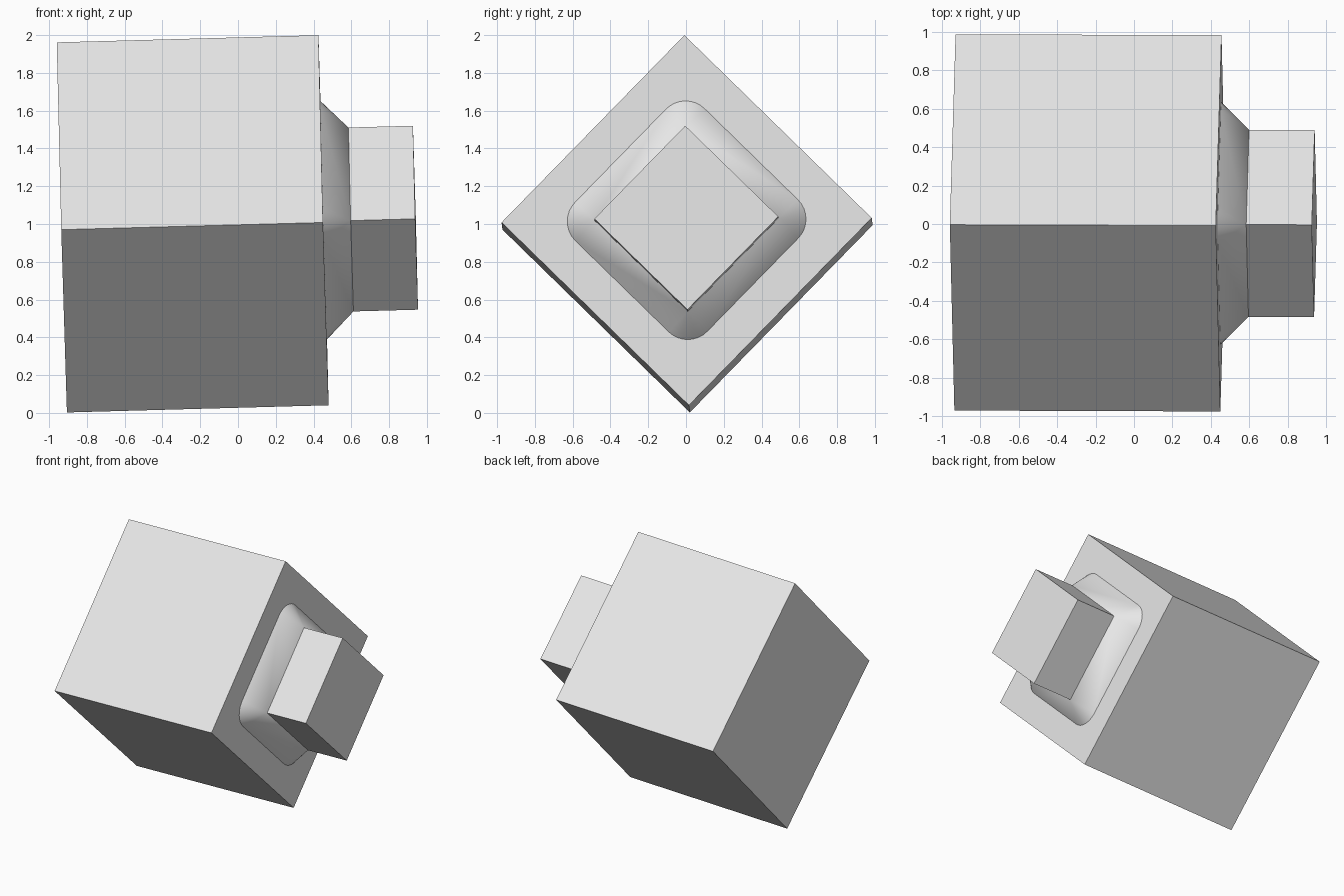
import bpy, bmesh, math
from mathutils import Euler

if "Cube" in bpy.data.objects:
    bpy.data.objects.remove(bpy.data.objects["Cube"], do_unlink=True)

grey = bpy.data.materials.new("plain grey")
grey.use_nodes = True
grey.diffuse_color = (0.8, 0.8, 0.8, 1)
grey.node_tree.nodes["Principled BSDF"].inputs["Base Color"].default_value = (0.8, 0.8, 0.8, 1)

ARC_STEPS = 8
# The whole block rests almost on one edge, with a slight tilt
TILT = Euler((math.radians(0.7), math.radians(-1.57), math.radians(-0.2)))


def diamond_ring(bm, x, half_diagonal, radius):
    """Diamond outline across the x axis, grown outwards by a corner radius."""
    ring = []
    for corner in range(4):
        a = corner * math.pi / 2
        for i in range(ARC_STEPS + 1):
            b = a + math.pi / 2 * (i / ARC_STEPS - 0.5)
            ring.append(bm.verts.new((
                x,
                half_diagonal * math.cos(a) + radius * math.cos(b),
                half_diagonal * math.sin(a) + radius * math.sin(b))))
    return ring


def loft(name, sections):
    """Closed loft through (x, half_diagonal, radius) sections."""
    bm = bmesh.new()
    rings = [diamond_ring(bm, *s) for s in sections]
    for lower, upper in zip(rings, rings[1:]):
        for i in range(len(lower)):
            j = (i + 1) % len(lower)
            bm.faces.new((lower[i], lower[j], upper[j], upper[i]))
    bm.faces.new(rings[0][::-1])
    bm.faces.new(rings[-1])
    bmesh.ops.remove_doubles(bm, verts=bm.verts, dist=1e-5)
    bmesh.ops.recalc_face_normals(bm, faces=bm.faces)
    mesh = bpy.data.meshes.new(name)
    bm.to_mesh(mesh)
    bm.free()
    mesh.materials.append(grey)
    obj = bpy.data.objects.new(name, mesh)
    bpy.context.collection.objects.link(obj)
    obj.rotation_euler = TILT
    obj.location = (0, 0.005, 1.0075)
    bpy.ops.object.select_all(action='DESELECT')
    obj.select_set(True)
    bpy.context.view_layer.objects.active = obj
    bpy.ops.object.shade_smooth_by_angle(angle=math.radians(25))
    return obj


# Large square block
loft("main_block", [(-0.933, 0.98, 0), (0.453, 0.98, 0)])

# Flared skirt with rounded foot corners, running into a small square block
loft("flared_neck", [(0.43, 0.487, 0.145), (0.453, 0.487, 0.145),
                     (0.598, 0.487, 0), (0.94, 0.487, 0)])
